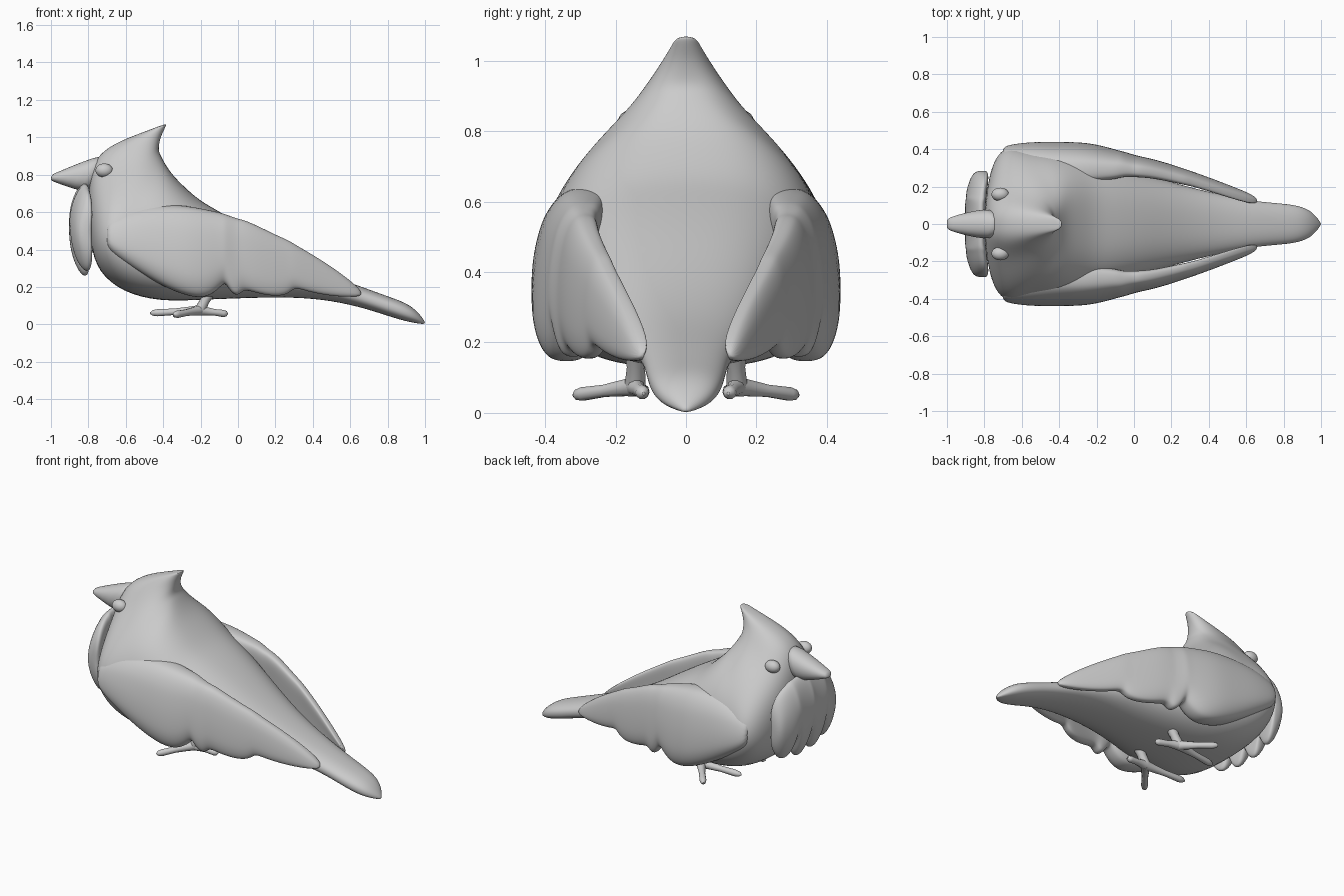
import bpy, bmesh
from math import cos, sin, pi, copysign
from mathutils import Vector

cube = bpy.data.objects.get("Cube")
if cube:
    bpy.data.objects.remove(cube)

grey = bpy.data.materials.new("plain grey")
grey.use_nodes = True
colour = (0.6, 0.6, 0.6, 1)
grey.diffuse_color = colour
grey.node_tree.nodes["Principled BSDF"].inputs["Base Color"].default_value = colour


def finish(name, bm, subdivisions=0):
    """Turn a bmesh into a smooth, coloured object."""
    bmesh.ops.recalc_face_normals(bm, faces=bm.faces)
    mesh = bpy.data.meshes.new(name)
    bm.to_mesh(mesh)
    bm.free()
    mesh.materials.append(grey)
    mesh.shade_smooth()
    obj = bpy.data.objects.new(name, mesh)
    bpy.context.collection.objects.link(obj)
    if subdivisions:
        mod = obj.modifiers.new("smooth surface", 'SUBSURF')
        mod.levels = mod.render_levels = subdivisions
    return obj


def loft(name, rings, subdivisions=2):
    """Skin a list of equal-length rings of points and close both ends."""
    bm = bmesh.new()
    loops = [[bm.verts.new(p) for p in ring] for ring in rings]
    for a, b in zip(loops, loops[1:]):
        for i in range(len(a)):
            j = (i + 1) % len(a)
            bm.faces.new((a[i], a[j], b[j], b[i]))
    bm.faces.new(loops[0])
    bm.faces.new(loops[-1])
    return finish(name, bm, subdivisions)


def superellipse(power, count):
    """Unit ring as (sideways, up) pairs; a higher power is boxier."""
    for i in range(count):
        a = 2 * pi * i / count
        yield (copysign(abs(cos(a)) ** (2 / power), cos(a)),
               copysign(abs(sin(a)) ** (2 / power), sin(a)))


def mirror(obj, name):
    """Copy an object to the other side of the bird."""
    bm = bmesh.new()
    bm.from_mesh(obj.data)
    for v in bm.verts:
        v.co.y = -v.co.y
    return finish(name, bm, 2 if obj.modifiers else 0)


def ellipsoid(name, centre, size):
    bm = bmesh.new()
    bmesh.ops.create_uvsphere(bm, u_segments=24, v_segments=16, radius=1)
    for v in bm.verts:
        v.co = Vector(centre) + v.co * Vector(size)
    return finish(name, bm)


def tube(name, points):
    """Tapered limb through (x, y, z, radius) points."""
    curve = bpy.data.curves.new(name, 'CURVE')
    curve.dimensions = '3D'
    curve.bevel_depth = 1
    curve.bevel_resolution = 3
    curve.use_fill_caps = True
    spline = curve.splines.new('POLY')
    spline.points.add(len(points) - 1)
    for p, (x, y, z, r) in zip(spline.points, points):
        p.co = (x, y, z, 1)
        p.radius = r
    spline.use_smooth = True
    curve.materials.append(grey)
    obj = bpy.data.objects.new(name, curve)
    bpy.context.collection.objects.link(obj)


# Body from tail tip to crest: upper x, z, lower x, z, half width,
# narrowing towards the top, boxiness
sections = [
    (1.0, .015, 1.0, 0, .005, 0, 2), (.96, .07, .96, .005, .06, 0, 2.2),
    (.9, .115, .9, .015, .095, 0, 2.3), (.8, .15, .8, .045, .11, 0, 2.3),
    (.65, .205, .65, .095, .12, 0, 2.3), (.45, .275, .45, .135, .16, 0, 2.3),
    (.25, .38, .25, .145, .21, 0, 2.3), (.05, .515, .05, .14, .27, 0, 2.4),
    (-.1, .605, -.2, .13, .34, .05, 2.6),
    (-.2, .66, -.42, .12, .385, .1, 2.7),
    (-.28, .73, -.62, .17, .4, .13, 2.8),
    (-.35, .8, -.75, .28, .395, .22, 2.8),
    (-.39, .86, -.79, .42, .36, .42, 2.7),
    (-.41, .9, -.8, .6, .27, .4, 2.5),
    (-.425, .93, -.8, .75, .175, .2, 2.4),
    (-.42, .97, -.77, .89, .112, .1, 2.3),
    (-.41, 1.01, -.66, .97, .072, 0, 2.2),
    (-.39, 1.05, -.5, 1.03, .042, 0, 2), (-.38, 1.075, -.42, 1.06, .028, 0, 2)]
rings = []
for ux, uz, lx, lz, width, narrow, power in sections:
    top, low = Vector((ux, 0, uz)), Vector((lx, 0, lz))
    mid, half = (top + low) / 2, (top - low) / 2
    rings.append([mid + half * v + Vector((0, width * u * (1 - narrow * v), 0))
                  for u, v in superellipse(power, 28)])
loft("body", rings)

# Wing: x, lower edge, upper edge, middle y, half thickness
stations = [
    (-.705, .43, .54, .36, .04), (-.68, .38, .58, .345, .075),
    (-.55, .29, .635, .335, .1), (-.4, .2, .645, .335, .1),
    (-.27, .148, .635, .338, .095), (-.17, .138, .615, .332, .083),
    (-.1, .19, .6, .325, .07), (-.07, .23, .59, .325, .063),
    (-.04, .17, .58, .322, .058), (0, .148, .565, .315, .053),
    (.03, .19, .56, .31, .05), (.1, .165, .53, .3, .046),
    (.2, .148, .48, .275, .042), (.27, .16, .45, .255, .038),
    (.3, .2, .43, .247, .036), (.37, .175, .39, .225, .034),
    (.5, .15, .31, .18, .03), (.62, .145, .22, .138, .025),
    (.66, .155, .175, .125, .01)]
rings = []
for x, low, high, y, thick in stations:
    mid, half = (low + high) / 2, (high - low) / 2
    rings.append([(x, y + thick * (u - .3 * v - .25 * v * v), mid + half * v)
                  for u, v in superellipse(3.2, 24)])
left_wing = loft("left_wing", rings)
mirror(left_wing, "right_wing")

# Beak: x, middle z, half width, half height; the base leans backwards
rings = [[(x + .35 * h * v, w * u, z + h * v) for u, v in superellipse(2.2, 16)]
         for x, z, w, h in [(-.74, .81, .075, .095), (-.795, .802, .084, .096),
                            (-.91, .793, .06, .053), (-.985, .787, .036, .022),
                            (-1, .787, .025, .014)]]
loft("beak", rings, 1)

# Chest ruff, a bowed plate with scalloped lower edge:
# y, lower edge, upper edge, middle x, half thickness
half_ruff = [
    (.285, .45, .54, -.81, .015), (.275, .37, .62, -.82, .04),
    (.235, .295, .69, -.83, .05), (.19, .275, .72, -.84, .055),
    (.155, .3, .735, -.845, .055), (.135, .37, .745, -.845, .055),
    (.115, .28, .75, -.85, .055), (.07, .245, .755, -.85, .055),
    (.02, .28, .76, -.85, .055), (0, .36, .76, -.85, .055)]
other_half = [(-y, *rest) for y, *rest in reversed(half_ruff[:-1])]
rings = []
for y, low, high, x, thick in half_ruff + other_half:
    mid, half = (low + high) / 2, (high - low) / 2
    rings.append([(x + thick * (u + .6 * v * v), y, mid + half * v)
                  for u, v in superellipse(2.1, 20)])
loft("chest_ruff", rings)

# Eyes
left_eye = ellipsoid("left_eye", (-.715, .158, .823), (.047, .036, .037))
mirror(left_eye, "right_eye")

# Legs and toes
for side, s in (("left", 1), ("right", -1)):
    ankle = (-.205, .145 * s, .075)
    tube(side + "_leg", [(-.14, .14 * s, .2, .04), (-.175, .142 * s, .13, .026),
                         ankle + (.03,)])
    tips = {"front": (-.47, .12, .06), "outer": (-.345, .32, .05),
            "back": (-.055, .12, .055)}
    for toe, (x, y, z) in tips.items():
        start, end = Vector(ankle), Vector((x, y * s, z))
        path = [(0, .03), (.15, .025), (.5, .018), (.85, .02),
                (.95, .015), (1, .004)]
        tube(side + "_" + toe + "_toe",
             [(*start.lerp(end, t), r) for t, r in path])
